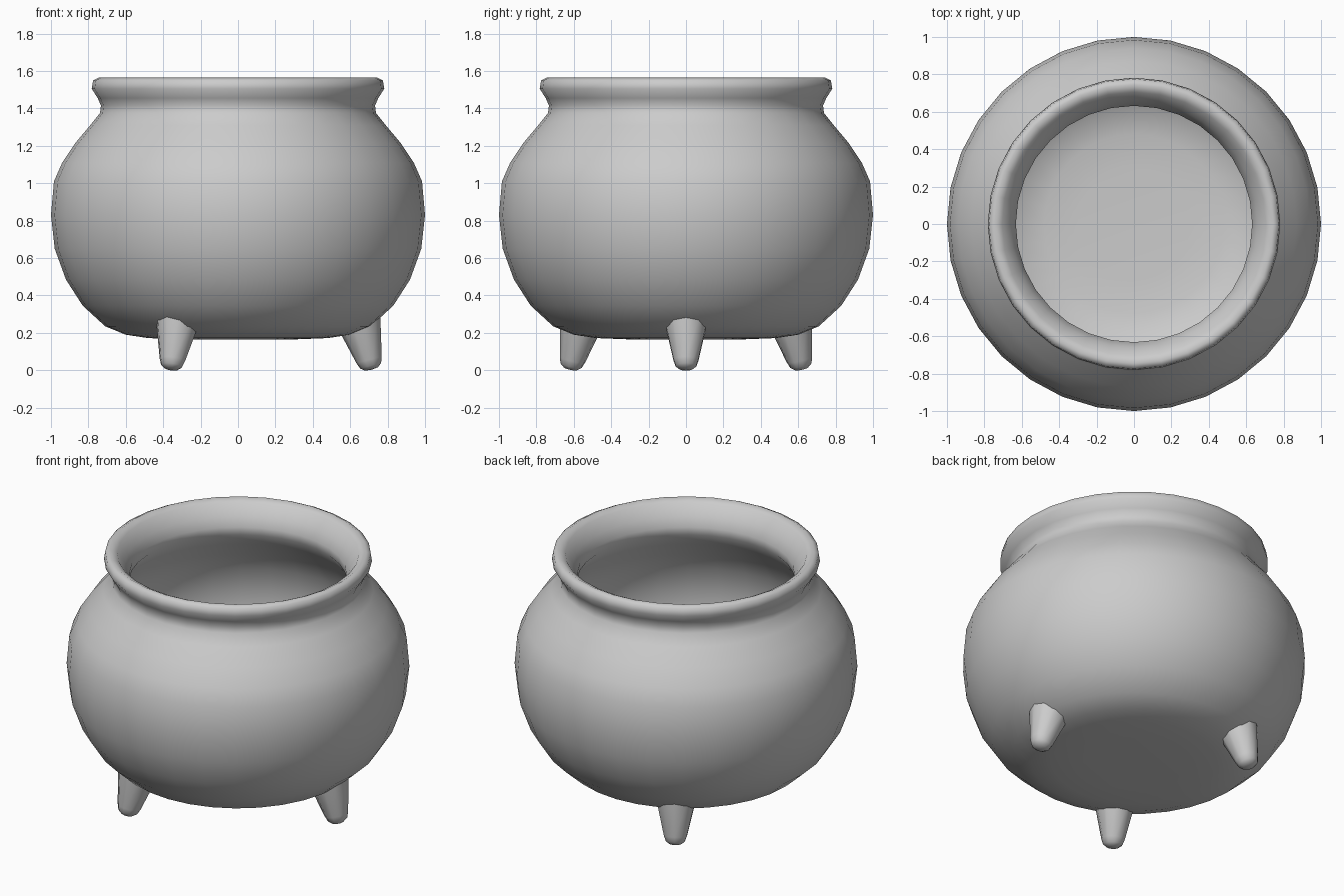
import bpy
import bmesh
from math import cos, sin, pi, radians
from mathutils import Matrix

if "Cube" in bpy.data.objects:
    bpy.data.objects.remove(bpy.data.objects["Cube"])


def revolve(name, profile, sides, matrix=Matrix(), angle=60):
    """Turn an (r, z) profile around z; r = 0 makes a pole."""
    bm = bmesh.new()
    rings = []
    for r, z in profile:
        count = 1 if r == 0 else sides
        rings.append([bm.verts.new((r * cos(2 * pi * i / sides),
                                    r * sin(2 * pi * i / sides), z))
                      for i in range(count)])
    for a, b in zip(rings, rings[1:]):
        for i in range(sides):
            j = (i + 1) % sides
            corners = [a[i % len(a)], a[j % len(a)], b[j % len(b)], b[i % len(b)]]
            bm.faces.new(list(dict.fromkeys(corners)))
    bm.transform(matrix)
    bmesh.ops.recalc_face_normals(bm, faces=bm.faces)
    mesh = bpy.data.meshes.new(name)
    bm.to_mesh(mesh)
    bm.free()
    obj = bpy.data.objects.new(name, mesh)
    bpy.context.collection.objects.link(obj)
    bpy.ops.object.select_all(action='DESELECT')
    obj.select_set(True)
    bpy.context.view_layer.objects.active = obj
    bpy.ops.object.shade_smooth_by_angle(angle=radians(angle))
    return obj


# Pot: round belly, pinched neck, flared lip and hollow inside
outer = [(0, .165), (.30, .165), (.48, .172), (.60, .19), (.71, .235),
         (.83, .345), (.92, .485), (.98, .65), (1.0, .83), (.984, 1.01),
         (.94, 1.11), (.87, 1.215), (.79, 1.31), (.738, 1.375)]
lip = [(.733, 1.415), (.75, 1.455), (.782, 1.505), (.775, 1.55),
       (.745, 1.565), (.705, 1.545), (.66, 1.475), (.632, 1.42)]
inner = [(.635, 1.37), (.70, 1.28), (.79, 1.17), (.86, 1.05), (.895, .90),
         (.895, .78), (.87, .65), (.81, .50), (.72, .38), (.62, .305),
         (.48, .275), (.30, .265), (0, .265)]
revolve("cauldron_pot", outer + lip + inner, 32)

# Three stubby feet, splayed outwards and rounded at the tip
foot = [(0, 0), (.035, .004), (.058, .022), (.07, .055), (.118, .262), (0, .262)]
for k, name in enumerate(("right_foot", "back_left_foot", "front_left_foot")):
    place = (Matrix.Rotation(k * 2 * pi / 3, 4, 'Z')
             @ Matrix.Translation((.715, 0, .003))
             @ Matrix.Rotation(radians(-15), 4, 'Y'))
    revolve(name, foot, 10, place)
